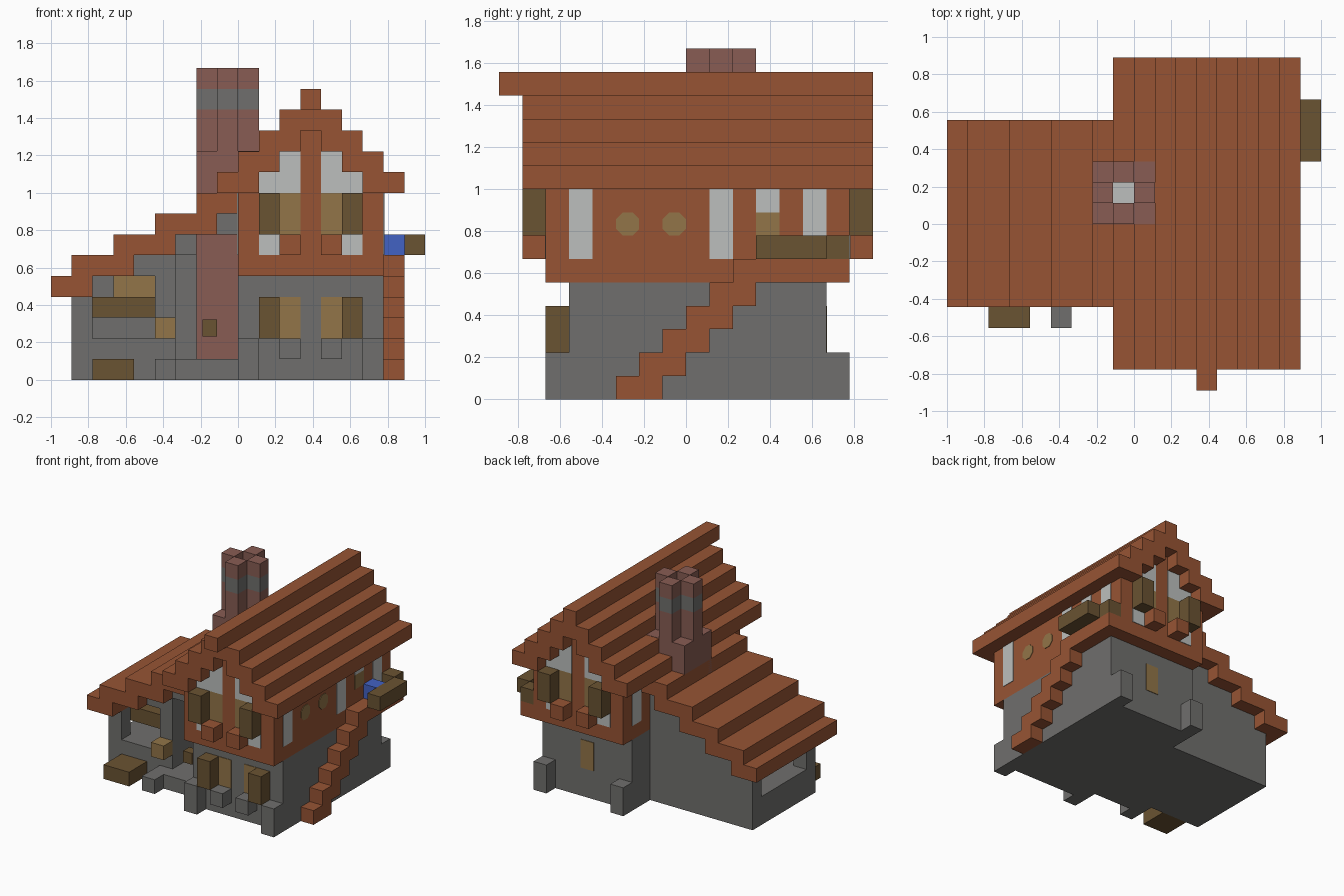
import bpy, bmesh, math
from mathutils import Matrix, Vector

if "Cube" in bpy.data.objects:
    bpy.data.objects.remove(bpy.data.objects["Cube"])

U = 1 / 9                      # edge of one building block
ORIGIN = Vector((-9, -8, 0))   # block grid corner


def material(name, rgb):
    lin = [((c / 255 + 0.055) / 1.055) ** 2.4 for c in rgb] + [1]
    m = bpy.data.materials.new(name)
    m.use_nodes = True
    m.diffuse_color = lin
    m.node_tree.nodes["Principled BSDF"].inputs["Base Color"].default_value = lin
    return m


CLAY = material("clay orange", (151, 84, 52))
STONE = material("stone grey", (112, 111, 109))
BRICK = material("brick red", (136, 92, 83))
PLASTER = material("plaster white", (188, 191, 189))
WOOD = material("dark wood", (106, 83, 50))
GLASS = material("amber glass", (146, 117, 72))
BLUE = material("blue", (66, 98, 195))


def finish(name, bm, mat):
    me = bpy.data.meshes.new(name)
    bm.to_mesh(me)
    bm.free()
    me.materials.append(mat)
    ob = bpy.data.objects.new(name, me)
    bpy.context.collection.objects.link(ob)
    return ob


def blocks(name, mat, *spans):
    """Boxes given as x, y, z ranges in block units."""
    bm = bmesh.new()
    for x, y, z in spans:
        lo = Vector((x[0], y[0], z[0]))
        hi = Vector((x[1], y[1], z[1]))
        size = (hi - lo) * U
        mid = ((lo + hi) / 2 + ORIGIN) * U
        bmesh.ops.create_cube(bm, size=1, matrix=Matrix.Translation(mid) @ Matrix.Diagonal((*size, 1)))
    return finish(name, bm, mat)


def mirror_x(span):
    """Reflect a box across the main ridge."""
    (a, b), y, z = span
    return (25 - b, 25 - a), y, z


def both(*spans):
    return [s for p in spans for s in (p, mirror_x(p))]


T = 0.04  # plate thickness in blocks

# Main house
blocks("lower_walls", STONE, ((9, 16), (3, 14), (0, 5)))
blocks("upper_walls", CLAY, ((9, 16), (2, 15), (5, 9)),
       *[((10 + i, 15 - i), (2, 15), (9 + i, 10 + i)) for i in range(3)])
blocks("corner_footings", STONE, *both(*[((9, 10), y, (0, 2)) for y in ((2, 3), (14, 15))]))

# Stepped main roof with a longer ridge beam
blocks("main_roof", CLAY, *both(*[((8 + i, 10 + i), (1, 16), (9 + i, 10 + i)) for i in range(4)]),
       ((12, 13), (1, 16), (12, 13)))
blocks("ridge_beam", CLAY, ((12, 13), (0, 16), (13, 14)))

# Matching gable ends
for side, wall, outer, plate in (("front", 2, (1, 2), (2 - T, 2)), ("back", 15, (15, 16), (15, 15 + T))):
    blocks(side + "_gable_plaster", PLASTER, *both(
        ((10, 12), plate, (9, 10)), ((11, 12), plate, (10, 11)), ((10, 11), plate, (6, 7))))
    blocks(side + "_gable_windows", GLASS, *both(((11, 12), plate, (7, 9))))
    blocks(side + "_upper_shutters", WOOD, *both(((10, 11), outer, (7, 9))))
    blocks(side + "_upper_flower_boxes", CLAY, *both(((11, 12), outer, (6, 7))))

# Ground floor openings
blocks("lower_front_windows", GLASS, *both(((11, 12), (3 - T, 3), (2, 4))))
blocks("lower_shutters", WOOD, *both(((10, 11), (2, 3), (2, 4))))
blocks("lower_flower_boxes", STONE, *both(((11, 12), (2, 3), (1, 2))))
blocks("back_window", GLASS, ((12, 13), (14, 14 + T), (2, 4)))

# Side wall panels
right_face, left_face = (16, 16 + T), (9 - T, 9)
blocks("side_plaster_panels", PLASTER,
       *[(right_face, (y, y + 1), (6, 9)) for y in (3, 9, 13)],
       *[(left_face, (y, y + 1), (6, 9)) for y in (3, 13)],
       (right_face, (11, 12), (8, 9)))
blocks("side_door_glass", GLASS, (right_face, (11, 12), (7, 8)))
for n, y in enumerate((5.5, 7.5)):
    bm = bmesh.new()
    place = Matrix.Translation((Vector((16 + T / 2, y, 7.5)) + ORIGIN) * U)
    turn = Matrix.Rotation(math.pi / 2, 4, "Y") @ Matrix.Rotation(math.pi / 8, 4, "Z")
    bmesh.ops.create_cone(bm, cap_ends=True, segments=8, radius1=0.54 * U, radius2=0.54 * U,
                          depth=T * U, matrix=place @ turn)
    finish("round_window_%d" % (n + 1), bm, GLASS)

# Outside stair, landing and balcony
blocks("stair", CLAY, *[((16, 17), (5 + i, 7 + i), (i, i + 1)) for i in range(5)])
blocks("landing", CLAY, ((16, 17), (10, 15), (5, 6)))
blocks("balcony_rail", WOOD, ((17, 18), (11, 14), (6, 7)), ((16, 17), (14, 15), (6, 7)))
blocks("balcony_barrel", BLUE, ((16, 17), (12, 13), (6, 7)))

# Side wing: open-fronted stone walls
blocks("wing_floor", STONE, ((1, 6), (5, 12), (0, 2)), ((6, 9), (4, 12), (0, 1)))
steps = ((1, 2, 4), (2, 4, 5), (4, 6, 6), (6, 8, 7), (8, 9, 8))
blocks("wing_back_wall", STONE, *[((a, b), (11, 12), (1, top)) for a, b, top in steps])
blocks("wing_front_wall", STONE, ((1, 2), (5, 6), (2, 4)), ((4, 5), (5, 6), (5, 6)),
       ((6, 7), (5, 6), (6, 7)), ((8, 9), (5, 6), (7, 8)))
blocks("wing_partition", STONE, ((5, 6), (5, 11), (2, 6)))
blocks("wing_corner_post", STONE, ((1, 2), (11, 12), (2, 4)))

# Stepped wing roof
blocks("wing_roof", CLAY, ((0, 2), (4, 13), (4, 5)),
       *[((1 + 2 * i, 4 + 2 * i), (4, 13), (5 + i, 6 + i)) for i in range(3)],
       ((7, 9), (4, 13), (8, 9)))

# Wing fittings
blocks("wing_counter", WOOD, ((2, 5), (6, 7), (3, 4)))
blocks("wing_shelf", GLASS, ((3, 5), (7, 8), (4, 5)))
blocks("wall_box", GLASS, ((5, 6), (4, 5), (2, 3)))
blocks("bench", WOOD, ((2, 4), (3, 5), (0, 1)))
blocks("door_step", STONE, ((5, 6), (3, 5), (0, 1)))
blocks("porch_lantern", WOOD, ((7.3, 8), (4.3, 5), (2.1, 2.9)))

# Chimney: square stack carrying four flues with a stone band
blocks("chimney_stack", BRICK, ((7, 10), (8, 11), (1, 11.02)))
arms = (((8, 9), (8, 9)), ((8, 9), (10, 11)), ((7, 8), (9, 10)), ((9, 10), (9, 10)))
for name, mat, z in (("flues", BRICK, (11, 13)), ("flue_band", STONE, (13, 14)), ("flue_tops", BRICK, (14, 15))):
    blocks(name, mat, *[(x, y, z) for x, y in arms])
blocks("smoke_core", PLASTER, ((8, 9), (9, 10), (11, 12)))
